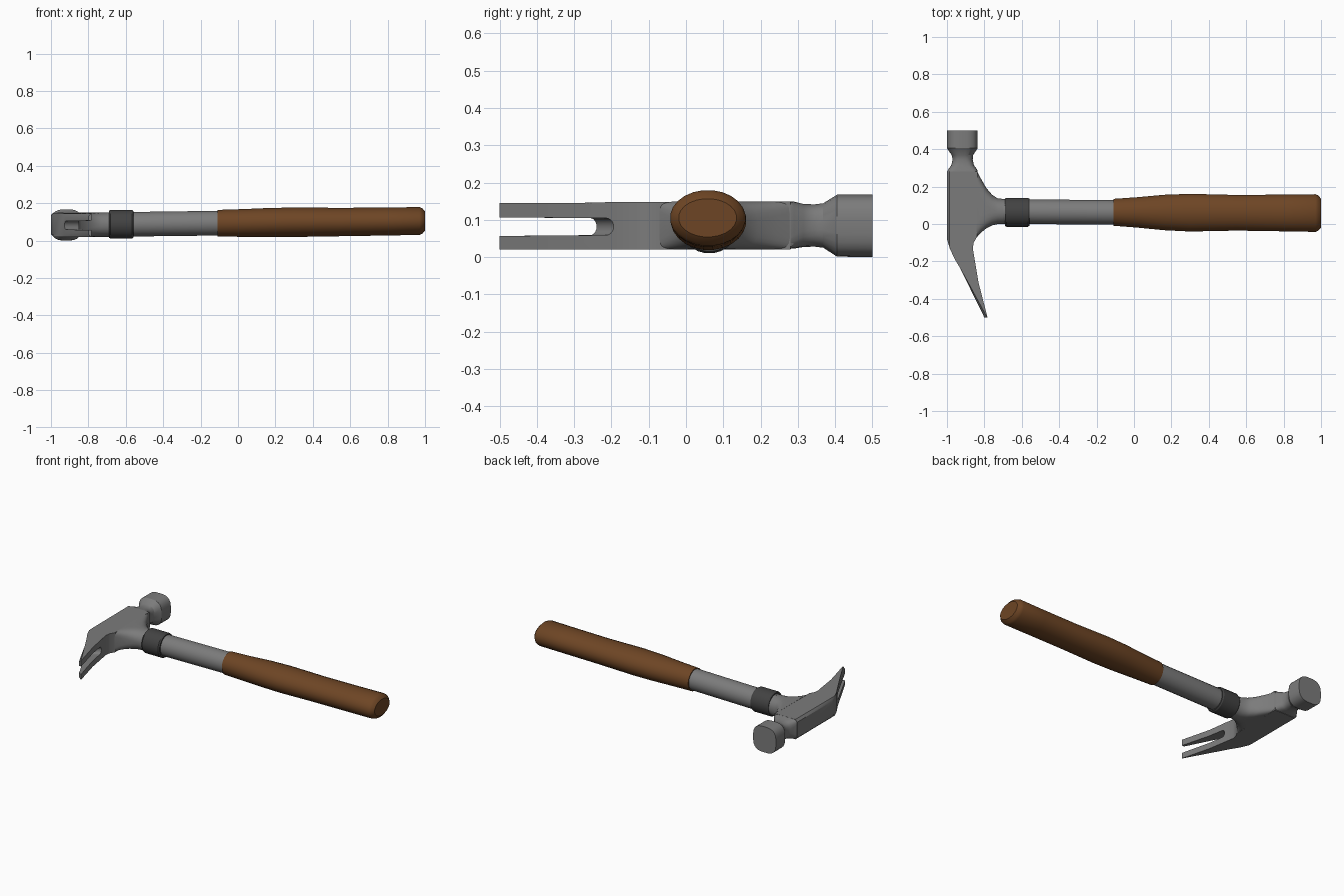
import bpy, bmesh
from math import sin, cos, pi, copysign, radians

if "Cube" in bpy.data.objects:
    bpy.data.objects.remove(bpy.data.objects["Cube"])


def material(name, rgb):
    m = bpy.data.materials.new(name)
    m.diffuse_color = (*rgb, 1)
    m.use_nodes = True
    m.node_tree.nodes["Principled BSDF"].inputs["Base Color"].default_value = m.diffuse_color
    return m


STEEL = material("steel", (0.2, 0.2, 0.2))
RUBBER = material("dark_band", (0.055, 0.055, 0.055))
WOOD = material("wood", (0.155, 0.06, 0.018))


def make_object(name, bm, mat):
    bmesh.ops.recalc_face_normals(bm, faces=bm.faces)
    me = bpy.data.meshes.new(name)
    bm.to_mesh(me)
    bm.free()
    me.materials.append(mat)
    ob = bpy.data.objects.new(name, me)
    bpy.context.collection.objects.link(ob)
    return ob


def smooth(ob, angle=30):
    bpy.ops.object.select_all(action='DESELECT')
    ob.select_set(True)
    bpy.context.view_layer.objects.active = ob
    bpy.ops.object.shade_smooth_by_angle(angle=radians(angle))


def loft(name, sections, axis, mat, sides=24):
    """Superellipse sections: (position, side min, side max, z min, z max, exponent)."""
    bm = bmesh.new()
    rings = []
    for t, a0, a1, z0, z1, n in sections:
        ring = []
        for i in range(sides):
            th = 2 * pi * (i + 0.5) / sides
            c, s = (copysign(abs(v) ** (2 / n), v) for v in (cos(th), sin(th)))
            a = (a0 + a1) / 2 + c * (a1 - a0) / 2
            z = (z0 + z1) / 2 + s * (z1 - z0) / 2
            ring.append(bm.verts.new((t, a, z) if axis == 'x' else (a, t, z)))
        rings.append(ring)
    for r, q in zip(rings, rings[1:]):
        for i in range(sides):
            j = (i + 1) % sides
            bm.faces.new((r[i], r[j], q[j], q[i]))
    bm.faces.new(rings[0])
    bm.faces.new(rings[-1])
    ob = make_object(name, bm, mat)
    smooth(ob)
    return ob


def prism(bm, lower, upper):
    a = [bm.verts.new(p) for p in lower]
    b = [bm.verts.new(p) for p in upper]
    for i in range(len(a)):
        j = (i + 1) % len(a)
        bm.faces.new((a[i], a[j], b[j], b[i]))
    bm.faces.new(a)
    bm.faces.new(b)
    return a, b


# Handle: wooden grip, steel shaft, dark collar
loft("grip", [
    (-0.11, -0.010, 0.135, 0.021, 0.165, 2),
    (0.02, -0.020, 0.144, 0.020, 0.169, 2),
    (0.16, -0.034, 0.157, 0.019, 0.175, 2),
    (0.30, -0.041, 0.162, 0.019, 0.178, 2),
    (0.55, -0.036, 0.156, 0.023, 0.176, 2),
    (0.80, -0.040, 0.158, 0.027, 0.178, 2),
    (0.97, -0.043, 0.160, 0.030, 0.180, 2),
    (0.985, -0.037, 0.154, 0.036, 0.174, 2),
    (1.00, -0.020, 0.136, 0.054, 0.157, 2)], 'x', WOOD)
loft("shaft", [
    (-0.70, 0.0, 0.132, 0.020, 0.152, 2),
    (-0.10, -0.004, 0.129, 0.027, 0.160, 2)], 'x', STEEL)
loft("collar", [
    (-0.69, -0.010, 0.136, 0.015, 0.160, 2),
    (-0.682, -0.016, 0.141, 0.010, 0.165, 2),
    (-0.568, -0.016, 0.141, 0.010, 0.165, 2),
    (-0.56, -0.010, 0.136, 0.015, 0.160, 2)], 'x', RUBBER)

# Flare joining the head to the shaft
loft("head_socket", [
    (-0.842, -0.073, 0.290, 0.020, 0.150, 9),
    (-0.82, -0.048, 0.246, 0.020, 0.150, 5),
    (-0.79, -0.024, 0.193, 0.020, 0.150, 3.4),
    (-0.76, -0.008, 0.158, 0.020, 0.150, 2.6),
    (-0.73, -0.001, 0.138, 0.020, 0.150, 2.2),
    (-0.68, 0.0, 0.132, 0.020, 0.151, 2)], 'x', STEEL, 32)

# Striking face and its neck
loft("striking_face", [
    (0.275, -1.0, -0.835, 0.022, 0.150, 8),
    (0.290, -0.995, -0.838, 0.023, 0.149, 5),
    (0.315, -0.977, -0.856, 0.027, 0.143, 3),
    (0.345, -0.970, -0.862, 0.028, 0.142, 2.6),
    (0.368, -0.975, -0.860, 0.025, 0.145, 2.6),
    (0.405, -1.0, -0.835, 0.001, 0.168, 3),
    (0.50, -1.0, -0.835, 0.0, 0.168, 3)], 'y', STEEL)

# Head body and claw, extruded from a side profile with chamfered outer edges
outline = [(-1, 0.28), (-1, -0.08), (-0.985, -0.13), (-0.96, -0.185),
           (-0.93, -0.235), (-0.80, -0.5), (-0.783, -0.5), (-0.832, -0.31),
           (-0.852, -0.19), (-0.862, -0.13), (-0.857, -0.10),
           (-0.84, -0.07), (-0.836, 0.28)]
bm = bmesh.new()
tops = [0.15 if y > -0.05 else 0.148 if y > -0.2 else 0.145 for x, y in outline]
a, b = prism(bm, [(x, y, 0.02) for x, y in outline],
             [(x, y, t) for (x, y), t in zip(outline, tops)])
edges = [bm.edges.get((r[i], r[i + 1])) for r in (a, b) for i in range(5)]
bmesh.ops.bevel(bm, geom=edges, offset=0.014, segments=1, affect='EDGES')
claw = make_object("head_and_claw", bm, STEEL)

# Round-ended nail slot, slanting through the claw
slot = [(-0.6, 0.055), (-0.04, 0.059)]
slot += [(-0.023 + 0.023 * sin(pi * i / 10), 0.082 - 0.023 * cos(pi * i / 10)) for i in range(11)]
slot += [(-0.04, 0.105), (-0.6, 0.108)]
bm = bmesh.new()
prism(bm, *[[(x, y - 0.19 + 0.6 * (x + 0.845), z) for y, z in slot]
            for x in (-1.05, -0.7)])
bmesh.ops.remove_doubles(bm, verts=bm.verts, dist=1e-5)
cutter = make_object("slot_cutter", bm, STEEL)
cutter.hide_render = True
mod = claw.modifiers.new("nail_slot", 'BOOLEAN')
mod.operation, mod.object, mod.solver = 'DIFFERENCE', cutter, 'EXACT'
bpy.context.view_layer.objects.active = claw
bpy.ops.object.modifier_apply(modifier=mod.name)
bpy.data.objects.remove(cutter)
smooth(claw, 28)
